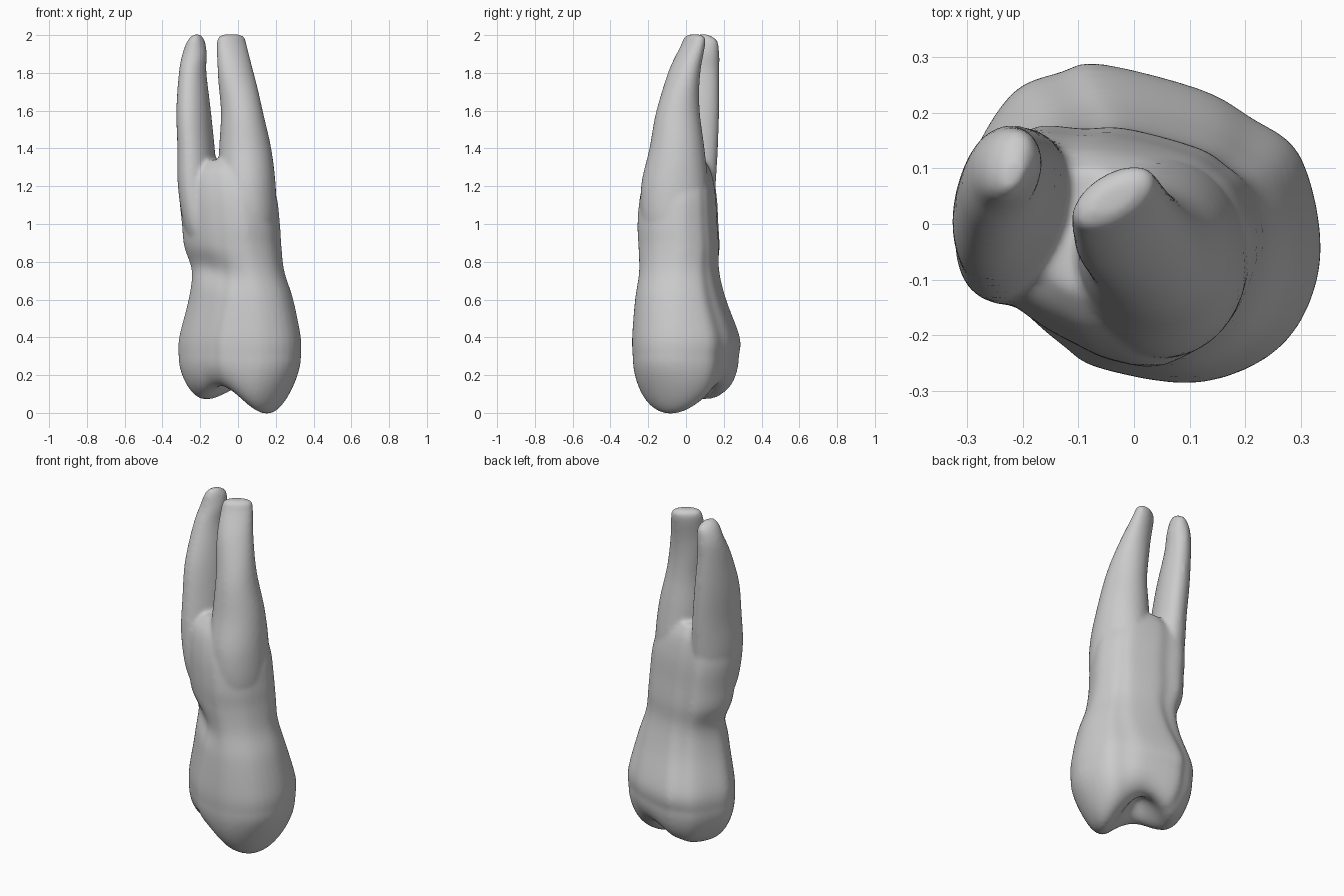
import bpy
import bmesh
from math import cos, sin, exp, pi, radians, sqrt
from mathutils import Vector

default_cube = bpy.data.objects.get("Cube")
if default_cube:
    bpy.data.objects.remove(default_cube, do_unlink=True)


def smooth_path(points, steps, closed=False):
    """Catmull-Rom curve through points of any dimension."""
    pts = [Vector(p) for p in points]
    count = len(pts)

    def at(i):
        return pts[i % count] if closed else pts[max(0, min(count - 1, i))]

    result = []
    for i in range(count if closed else count - 1):
        a, b, c, d = (at(i + k) for k in (-1, 0, 1, 2))
        for s in range(steps):
            t = s / steps
            result.append(b + (c - a) * (t / 2)
                          + (a * 2 - b * 5 + c * 4 - d) * (t * t / 2)
                          + (b * 3 - a - c * 3 + d) * (t ** 3 / 2))
    if not closed:
        result.append(pts[-1])
    return result


def unit_outline(points):
    """Closed smooth outline scaled to fill the unit square."""
    path = smooth_path(points, 4, closed=True)
    xs, ys = [p[0] for p in path], [p[1] for p in path]
    return [Vector(((p[0] - min(xs)) / (max(xs) - min(xs)),
                    (p[1] - min(ys)) / (max(ys) - min(ys)))) for p in path]


def loft(bm, rings):
    """Skin a stack of rings and close both ends."""
    loops = [[bm.verts.new(p) for p in ring] for ring in rings]
    n = len(loops[0])
    for low, high in zip(loops, loops[1:]):
        for i in range(n):
            j = (i + 1) % n
            bm.faces.new((low[i], low[j], high[j], high[i]))
    bm.faces.new(loops[0][::-1])
    bm.faces.new(loops[-1])


def bump(distance, width):
    return exp(-distance ** 2 / (2 * width ** 2))


# Horizontal outlines of the crown and of the root trunk
crown_outline = unit_outline([
    (.335, -.06), (.3, .12), (.21, .19), (.12, .24), (-.06, .285),
    (-.13, .27), (-.21, .24), (-.275, .15), (-.315, .04), (-.262, -.085),
    (-.185, -.165), (-.125, -.215), (-.06, -.255), (.12, -.28), (.27, -.21)])
trunk_outline = unit_outline([
    (.22, -.04), (.19, .06), (.15, .1), (.1, .13), (-.04, .165),
    (-.12, .165), (-.22, .17), (-.3, .1), (-.335, 0), (-.29, -.1),
    (-.2, -.178), (-.12, -.222), (-.06, -.247), (.04, -.255), (.16, -.18)])

# Height, x range, y range, share of trunk outline
body_rows = [
    (.3, -.315, .333, -.282, .28, 0), (.4, -.312, .332, -.285, .285, 0),
    (.6, -.262, .292, -.27, .215, .3), (.75, -.245, .245, -.25, .18, .6),
    (.88, -.285, .23, -.252, .18, .9), (1, -.297, .222, -.257, .172, 1),
    (1.15, -.31, .203, -.243, .163, 1), (1.27, -.29, .15, -.205, .14, 1),
    (1.34, -.2, .07, -.15, .1, 1)]


def body_ring(row):
    z, x0, x1, y0, y1, blend = row
    ring = []
    for a, b in zip(crown_outline, trunk_outline):
        p = a.lerp(b, blend)
        x, y = x0 + (x1 - x0) * p[0], y0 + (y1 - y0) * p[1]
        # Oblique notch at the neck, on the front right
        dent = bump(x + .15, .09) * bump(z - .75 + .3 * (x + .1), .05)
        if y < 0:
            y += .03 * dent
        ring.append(Vector((x, y, z)))
    return ring


def chewing_height(x, y):
    """Two long cusps either side of a diagonal groove with a central pit."""
    height = .178 + .1 * bump(x + .01, .07) * bump(y - .02, .08)
    for cx, cy, depth in ((.16, -.09, .2), (-.17, .1, .125)):
        across = .87 * (x - cx) - .5 * (y - cy)
        along = .5 * (x - cx) + .87 * (y - cy)
        height -= depth * bump(across, .11) * bump(along, .24)
    return height


def chewing_rings(rim):
    """Rounded underside of the crown, turning upright at the rim."""
    center = sum(rim, Vector()) / len(rim)
    rings = []
    for step in range(1, 24):
        t = sin(step / 24 * pi / 2)
        edge = 1 - sqrt(1 - t ** 4)
        ring = []
        for p in rim:
            q = center.lerp(p, t)
            q.z = chewing_height(q.x, q.y) * (1 - edge) + p.z * edge
            ring.append(q)
        rings.append(ring)
    return rings


def root_rings(rows):
    """Rows hold height, centre x and y, two radii and a turn in degrees."""
    rings = []
    for z, cx, cy, a, b, turn in smooth_path(rows, 6):
        c, s = cos(radians(turn)), sin(radians(turn))
        ring = []
        for k in range(32):
            angle = k * pi / 16
            u, v = a * cos(angle), b * sin(angle)
            ring.append(Vector((cx + u * c - v * s, cy + u * s + v * c, z)))
        rings.append(ring)
    return rings


main_root = [
    (.85, .06, -.05, .1, .12, 0), (1, .058, -.06, .145, .172, 0),
    (1.2, .048, -.06, .152, .178, 0), (1.4, .038, -.048, .138, .146, 0),
    (1.6, .02, -.042, .111, .115, 10), (1.8, -.012, -.01, .1, .081, 30),
    (1.95, -.033, .038, .087, .052, 32), (1.99, -.035, .045, .077, .041, 32),
    (2.003, -.035, .045, .045, .02, 32)]
side_root = [
    (.85, -.17, 0, .07, .1, -10), (1, -.19, 0, .095, .145, -15),
    (1.2, -.212, .008, .098, .155, -20), (1.4, -.222, .025, .09, .15, -20),
    (1.6, -.235, .046, .084, .135, -20), (1.8, -.24, .08, .069, .099, -20),
    (1.9, -.23, .1, .063, .078, -20), (1.97, -.222, .104, .043, .064, -20),
    (2.003, -.218, .09, .018, .03, -20)]

# Crown, trunk and both roots, fused into one skin
bm = bmesh.new()
body = [body_ring(row) for row in smooth_path(body_rows, 6)]
loft(bm, chewing_rings(body[0]) + body)
for rows in (main_root, side_root):
    loft(bm, root_rings(rows))
bmesh.ops.recalc_face_normals(bm, faces=bm.faces)
mesh = bpy.data.meshes.new("tooth")
bm.to_mesh(mesh)
bm.free()
tooth = bpy.data.objects.new("tooth", mesh)
bpy.context.collection.objects.link(tooth)

# Plain grey enamel
enamel = bpy.data.materials.new("grey_enamel")
enamel.use_nodes = True
grey = (.6, .6, .6, 1)
enamel.diffuse_color = grey
enamel.node_tree.nodes["Principled BSDF"].inputs["Base Color"].default_value = grey
mesh.materials.append(enamel)

remesh = tooth.modifiers.new("fuse", 'REMESH')
remesh.mode = 'VOXEL'
remesh.voxel_size = .011
remesh.use_smooth_shade = True
soften = tooth.modifiers.new("soften", 'SMOOTH')
soften.factor = .5
soften.iterations = 8
